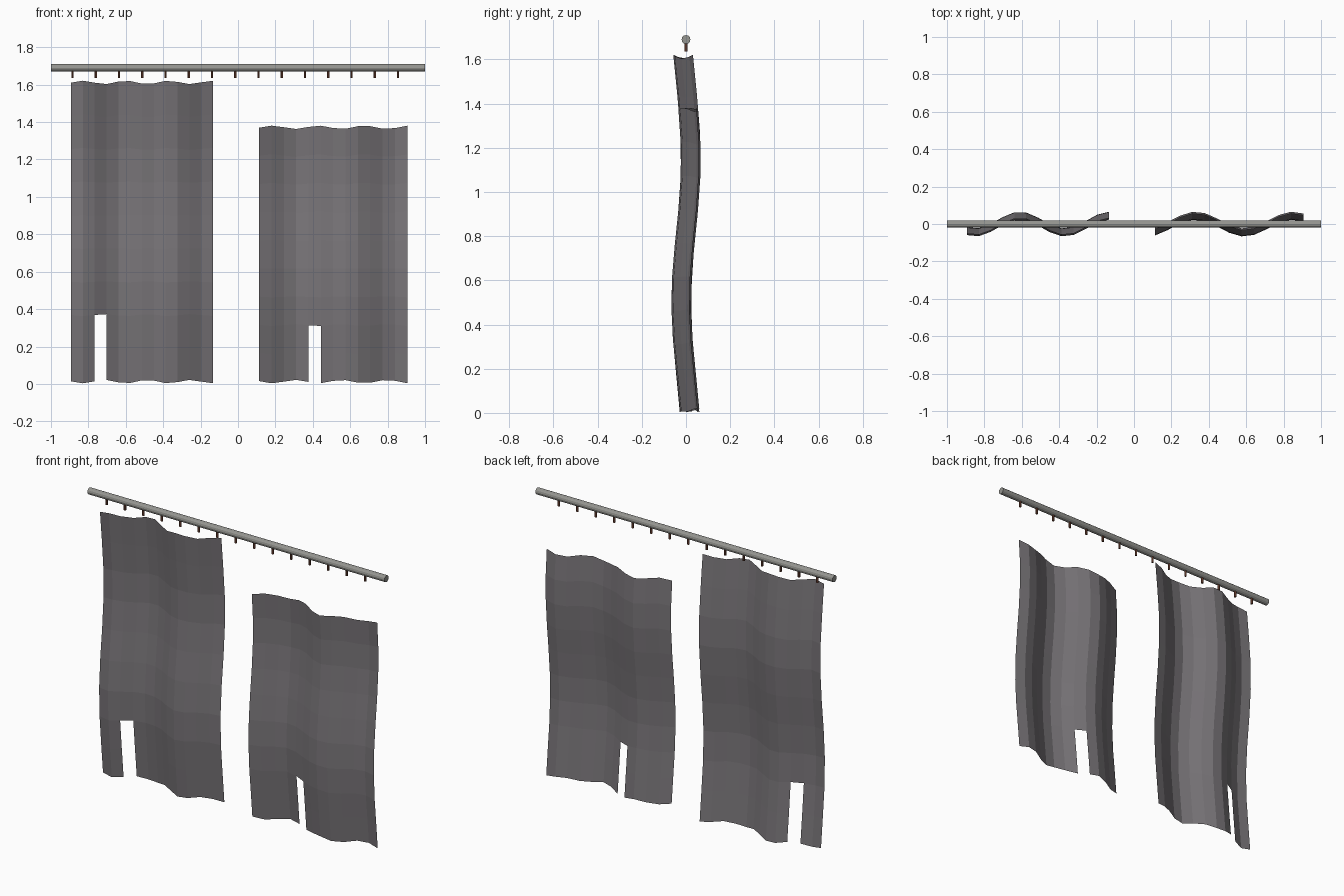
import bpy, bmesh, math
from mathutils import Matrix

if "Cube" in bpy.data.objects:
    bpy.data.objects.remove(bpy.data.objects["Cube"])


def material(name, rgb):
    m = bpy.data.materials.new(name)
    m.diffuse_color = (*rgb, 1)
    m.use_nodes = True
    m.node_tree.nodes["Principled BSDF"].inputs["Base Color"].default_value = m.diffuse_color
    return m


CLOTH = material("dusky_grey_cloth", (0.19, 0.178, 0.19))
METAL = material("grey_metal", (0.30, 0.30, 0.28))
RUST = material("rusty_brown", (0.17, 0.06, 0.035))


def finish(bm, name, mat):
    me = bpy.data.meshes.new(name)
    bm.to_mesh(me)
    bm.free()
    me.materials.append(mat)
    ob = bpy.data.objects.new(name, me)
    bpy.context.collection.objects.link(ob)
    return ob


def cylinder(name, radius, length, sides, matrix, mat):
    bm = bmesh.new()
    bmesh.ops.create_cone(bm, cap_ends=True, segments=sides, radius1=radius,
                          radius2=radius, depth=length, matrix=matrix)
    return finish(bm, name, mat)


def curtain(name, x0, x1, z0, z1, fold, crest, hem, hem_crest, torn_column):
    """Wavy cloth sheet, 12 columns by 9 rows, with one torn slot at the hem."""
    cols, rows = 12, 9
    bm = bmesh.new()
    grid = []
    for r in range(rows + 1):
        t = r / rows
        line = []
        for c in range(cols + 1):
            x = x0 + (x1 - x0) * c / cols
            z = z0 + (z1 - z0) * t
            y = (0.045 * math.cos(math.tau * (x - crest) / fold)
                 + 0.022 * math.cos(math.tau * (z - 1.15) / 1.3))
            z += (2 * t - 1) * 0.009 * math.cos(math.tau * (x - hem_crest) / hem)
            line.append(bm.verts.new((x, y, z)))
        grid.append(line)
    for r in range(rows):
        for c in range(cols):
            if c == torn_column and r < 2:
                continue
            bm.faces.new((grid[r][c], grid[r][c + 1],
                          grid[r + 1][c + 1], grid[r + 1][c]))
    return finish(bm, name, CLOTH)


# Rail
cylinder("curtain_rail", 0.02, 2.0, 12,
         Matrix.Translation((0, 0, 1.69)) @ Matrix.Rotation(math.pi / 2, 4, 'Y'), METAL)

# Row of small hooks under the rail
for i in range(15):
    cylinder(f"hook_{i + 1}", 0.007, 0.042, 6,
             Matrix.Translation((-0.885 + i * 0.1243, 0, 1.657)), RUST)

# Two torn curtains
curtain("left_curtain", -0.893, -0.134, 0.0125, 1.612, 0.48, -0.61, 0.23, -0.60, 2)
curtain("right_curtain", 0.113, 0.905, 0.0125, 1.372, 0.52, 0.33, 0.245, 0.43, 4)
